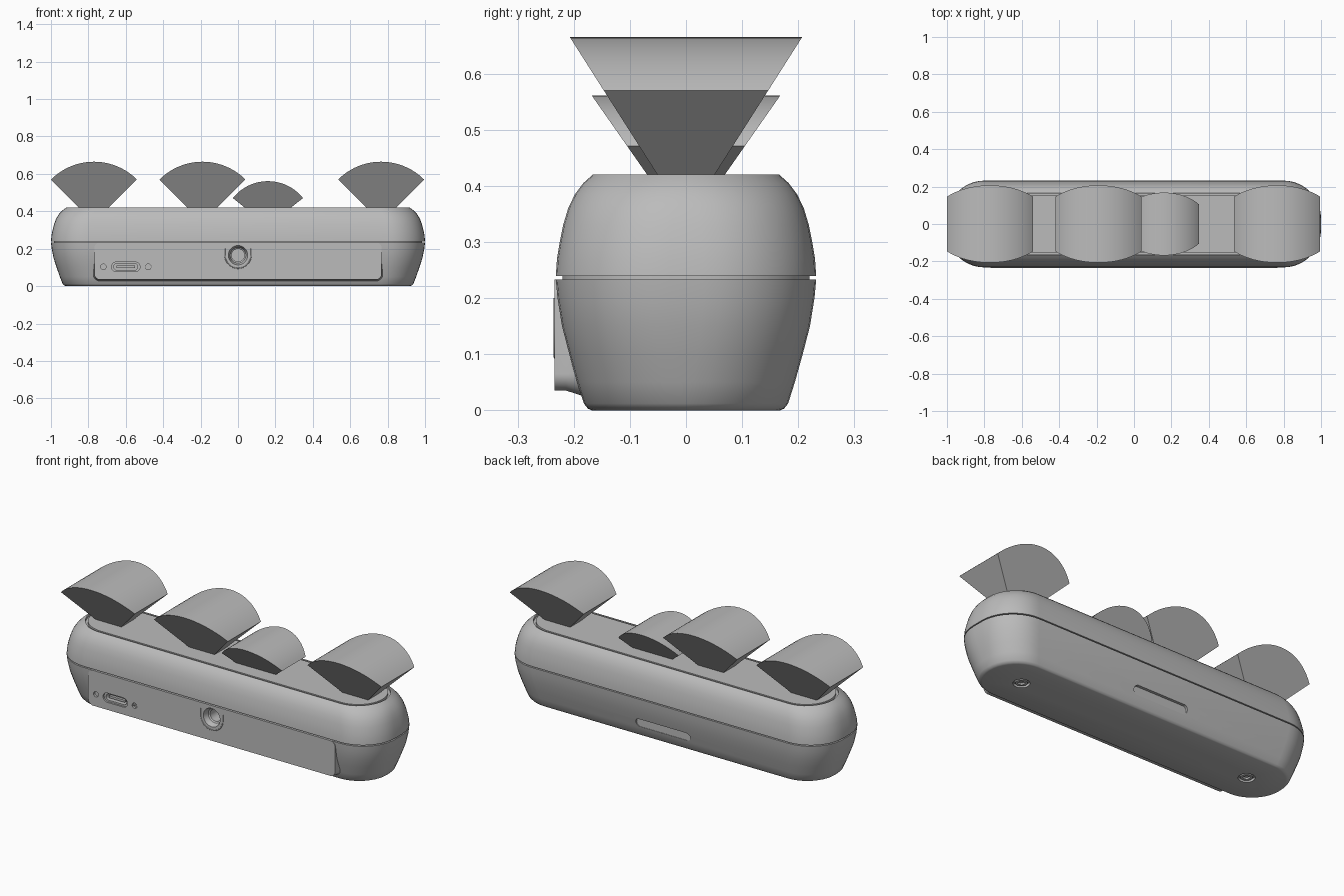
import bpy, bmesh, math
from mathutils import Matrix, Vector

cube = bpy.data.objects.get("Cube")
if cube:
    bpy.data.objects.remove(cube, do_unlink=True)

grey = bpy.data.materials.new("neutral_grey")
grey.use_nodes = True
GREY = (0.5, 0.5, 0.5, 1)
grey.diffuse_color = GREY
grey.node_tree.nodes["Principled BSDF"].inputs["Base Color"].default_value = GREY


def finish(name, bm, matrix=Matrix(), angle=30):
    """Turn a bmesh into a shaded object."""
    bmesh.ops.remove_doubles(bm, verts=bm.verts, dist=1e-5)
    bmesh.ops.recalc_face_normals(bm, faces=bm.faces)
    bm.transform(matrix)
    mesh = bpy.data.meshes.new(name)
    bm.to_mesh(mesh)
    bm.free()
    mesh.materials.append(grey)
    obj = bpy.data.objects.new(name, mesh)
    bpy.context.collection.objects.link(obj)
    shade(obj, angle)
    return obj


def activate(obj):
    bpy.ops.object.select_all(action='DESELECT')
    obj.select_set(True)
    bpy.context.view_layer.objects.active = obj


def shade(obj, angle=30):
    activate(obj)
    bpy.ops.object.shade_smooth_by_angle(angle=math.radians(angle))


def outline(hx, hy, r, steps=10):
    """Rounded rectangle as 2D points."""
    r = min(r, hx, hy)
    pts = []
    for q, (sx, sy) in enumerate(((1, 1), (-1, 1), (-1, -1), (1, -1))):
        for i in range(steps + 1):
            a = (q + i / steps) * math.pi / 2
            pts.append((sx * (hx - r) + r * math.cos(a), sy * (hy - r) + r * math.sin(a)))
    return pts


def loft(name, rings, matrix=Matrix()):
    """Skin rounded rectangles given as (half x, half y, radius, height)."""
    bm = bmesh.new()
    loops = [[bm.verts.new((x, y, z)) for x, y in outline(hx, hy, r)] for hx, hy, r, z in rings]
    n = len(loops[0])
    for low, high in zip(loops, loops[1:]):
        for i in range(n):
            j = (i + 1) % n
            bm.faces.new((low[i], low[j], high[j], high[i]))
    bm.faces.new(loops[0])
    bm.faces.new(loops[-1])
    return finish(name, bm, matrix)


def facing_front(x, y, z):
    """Local height points to the front, local y points up."""
    return Matrix.Translation((x, y, z)) @ Matrix.Rotation(math.pi / 2, 4, 'X')


def cut(targets, cutter):
    cutter.hide_render = True
    for obj in targets:
        mod = obj.modifiers.new("cut", 'BOOLEAN')
        mod.operation = 'DIFFERENCE'
        mod.solver = 'EXACT'
        mod.object = cutter
        activate(obj)
        bpy.ops.object.modifier_apply(modifier=mod.name)
    bpy.data.objects.remove(cutter, do_unlink=True)


# Body: bulging shell with a seam groove and a grooved top cover
profile = [(0, .064), (.003, .057), (.012, .05), (.05, .038), (.1, .024), (.15, .011),
           (.2, .003), (.233, 0), (.233, .012), (.239, .012), (.239, 0), (.27, .002),
           (.3, .007), (.33, .013), (.36, .022), (.385, .034), (.405, .049), (.42, .066),
           (.42, .069), (.408, .069), (.408, .08), (.42, .08)]
body = loft("body_shell", [(1 - 1.25 * i, .232 - i, .2 - .5 * i, z) for z, i in profile])

# Front panel with a softened foot
FRONT = -.234
panel = loft("front_panel", [(.785, .115, .05, -.07), (.772, .102, .034, -.03),
                             (.768, .099, .03, -.02), (.768, .099, .03, 0)],
             facing_front(0, FRONT, .134))

# Threaded mount socket
socket = loft("socket_cutter", [(r, r, r, z) for r, z in
              ((.034, -.11), (.034, -.035), (.042, -.03), (.055, .01))],
              facing_front(0, FRONT, .165))
cut([panel, body], socket)

# Connector port: shallow lip, deep slot, inner tongue
PORT_X, PORT_Z = -.6, .103
for hx, hy, depth in ((.076, .026, .01), (.064, .017, .07)):
    cut([panel, body], loft("port_cutter", [(hx, hy, hy, -depth), (hx, hy, hy, .02)],
                            facing_front(PORT_X, FRONT, PORT_Z)))
loft("port_tongue", [(.05, .006, .002, -.075), (.05, .006, .002, -.015)],
     facing_front(PORT_X, FRONT, PORT_Z))

# Small indicator holes beside the port
for x in (-.72, -.48):
    cut([panel, body], loft("hole_cutter", [(.015, .015, .015, -.012), (.015, .015, .015, .02)],
                            facing_front(x, FRONT, PORT_Z)))
loft("indicator_bar", [(.014, .003, .001, -.02), (.014, .003, .001, -.004)],
     facing_front(-.48, FRONT, PORT_Z))

# Rear slot
cut([body], loft("slot_cutter", [(.17, .024, .024, -.195), (.17, .024, .024, -.26)],
                 facing_front(0, 0, .085)))

# Bottom screws in recesses
for x in (-.72, .72):
    place = Matrix.Translation((x, 0, 0))
    cut([body], loft("recess_cutter", [(.042, .042, .042, -.02), (.042, .042, .042, .014)], place))
    screw = loft("bottom_screw", [(.03, .03, .03, .002), (.034, .034, .034, .02)], place)
    cut([screw], loft("drive_cutter", [(.015, .015, .006, -.01), (.015, .015, .006, .012)], place))
    shade(screw)

for obj in (body, panel):
    shade(obj)

# U-shaped rim around the socket
curve = bpy.data.curves.new("socket_rim", 'CURVE')
curve.dimensions = '3D'
curve.bevel_depth = .003
path = [(-.07, .2)]
path += [(.07 * math.cos(a), .165 + .07 * math.sin(a))
         for a in (math.pi * (1 + i / 16) for i in range(17))]
path += [(.07, .2)]
spline = curve.splines.new('POLY')
spline.points.add(len(path) - 1)
for point, (x, z) in zip(spline.points, path):
    point.co = (x, FRONT + .001, z, 1)
curve.materials.append(grey)
bpy.context.collection.objects.link(bpy.data.objects.new("socket_rim", curve))


def view_cone(name, x, z, radius, half_angle, spread, steps=24):
    """Sector-shaped wedge opening upwards from a point, with slanted ends."""
    bm = bmesh.new()
    apex = bm.verts.new((x, 0, z))
    front, back = [], []
    for i in range(steps + 1):
        a = math.radians(half_angle) * (2 * i / steps - 1)
        up = radius * math.cos(a)
        for row, side in ((front, -1), (back, 1)):
            row.append(bm.verts.new((x + radius * math.sin(a), side * spread * up, z + up)))
    for i in range(steps):
        bm.faces.new((front[i], front[i + 1], back[i + 1], back[i]))
    bm.faces.new([apex] + front)
    bm.faces.new([apex] + back)
    for end in (0, -1):
        bm.faces.new((apex, front[end], back[end]))
    return finish(name, bm)


# Sensing wedges rising from the top cover
for name, x in (("right_wedge", -.77), ("middle_wedge", -.19), ("left_wedge", .765)):
    view_cone(name, x, .34, .325, 45, .637)
view_cone("small_wedge", .16, .321, .24, 51.4, .7)
